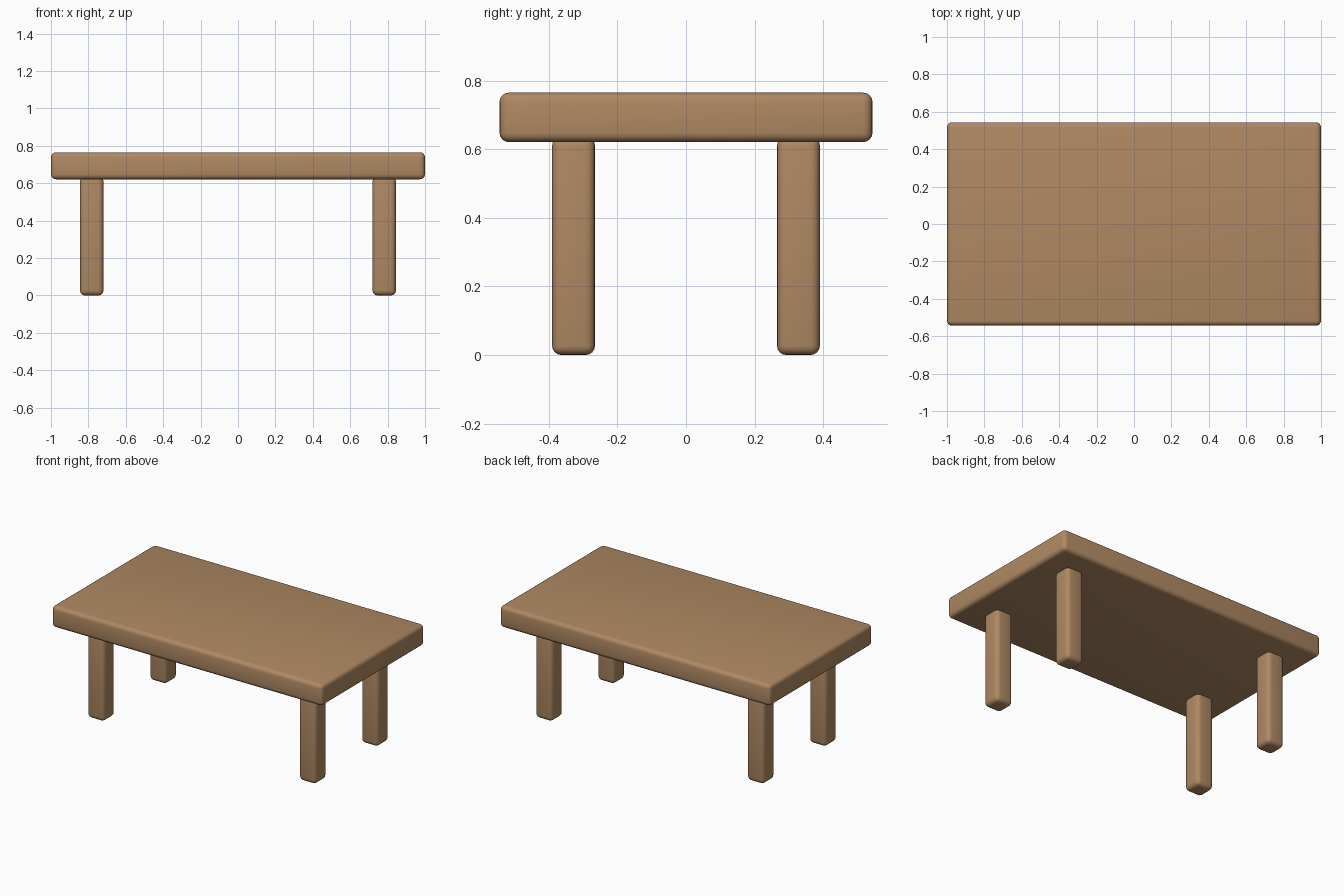
import bpy
import math

cube = bpy.data.objects.get("Cube")
if cube:
    bpy.data.objects.remove(cube, do_unlink=True)

wood = bpy.data.materials.new("warm_wood")
wood.use_nodes = True
color = (0.43, 0.25, 0.125, 1)
wood.diffuse_color = color
wood.node_tree.nodes["Principled BSDF"].inputs["Base Color"].default_value = color


def rounded_box(name, center, size, radius=0.027):
    """Box with softly rounded edges."""
    bpy.ops.mesh.primitive_cube_add(size=1, location=center)
    box = bpy.context.object
    box.name = name
    box.scale = size
    bpy.ops.object.transform_apply(location=False, rotation=False, scale=True)
    bevel = box.modifiers.new("rounded_edges", "BEVEL")
    bevel.width = radius
    bevel.segments = 4
    bpy.ops.object.modifier_apply(modifier=bevel.name)
    bpy.ops.object.shade_smooth_by_angle(angle=math.radians(40))
    box.data.materials.append(wood)
    return box


# Thick slab top
rounded_box("table_top", (0, 0, 0.693), (2, 1.088, 0.144))

# Four square legs, set in from the corners and sunk slightly into the top
LEG_WIDTH, LEG_HEIGHT = 0.125, 0.637
for side, sx in (("left", 1), ("right", -1)):
    for end, sy in (("front", -1), ("back", 1)):
        rounded_box(f"{end}_{side}_leg",
                    (sx * 0.782, sy * 0.328, LEG_HEIGHT / 2),
                    (LEG_WIDTH, LEG_WIDTH, LEG_HEIGHT))
